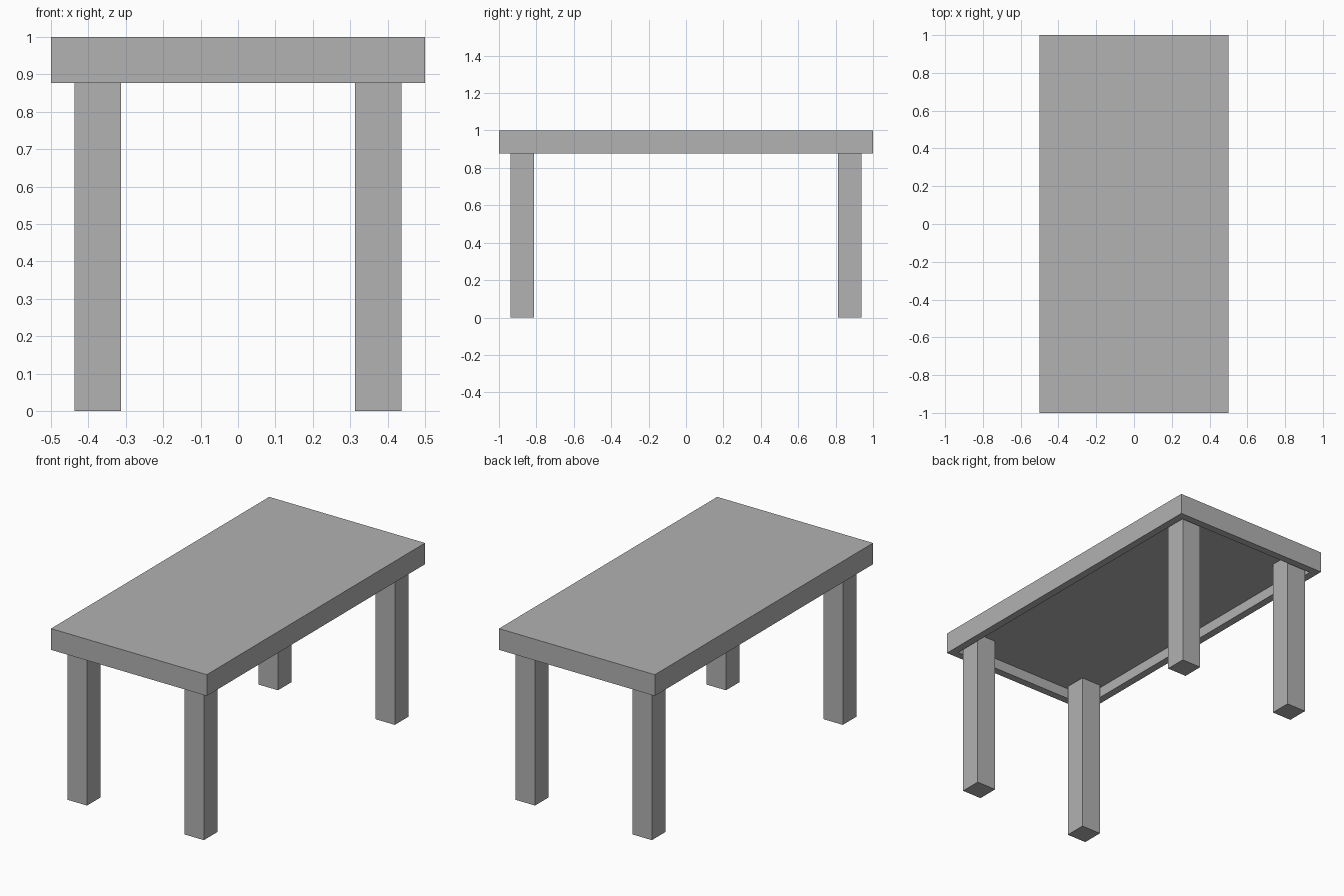
import bpy
import bmesh

cube = bpy.data.objects.get("Cube")
if cube:
    bpy.data.objects.remove(cube, do_unlink=True)

GREY = (0.445, 0.445, 0.445, 1.0)
RIM_Z = 0.877        # lower edge of the top's rim
CEILING_Z = 0.9375   # underside of the recessed panel
RIM = 0.0625         # rim width, also the inset of the legs
LEG = 0.125          # leg thickness

grey = bpy.data.materials.new("plain grey")
grey.use_nodes = True
grey.diffuse_color = GREY
grey.node_tree.nodes["Principled BSDF"].inputs["Base Color"].default_value = GREY


def box(name, low, high, recess=None):
    """Box between two corners; optionally sink its underside inside a rim."""
    bm = bmesh.new()
    bmesh.ops.create_cube(bm, size=1)
    for v in bm.verts:
        v.co = [h if c > 0 else l for c, l, h in zip(v.co, low, high)]
    bm.normal_update()
    if recess:
        width, depth = recess
        bottom = min(bm.faces, key=lambda f: f.normal.z)
        bmesh.ops.inset_region(bm, faces=[bottom], thickness=width)
        panel = bmesh.ops.extrude_face_region(bm, geom=[bottom])["geom"]
        verts = [g for g in panel if isinstance(g, bmesh.types.BMVert)]
        bmesh.ops.translate(bm, verts=verts, vec=(0, 0, depth))
        if bottom.is_valid:
            bmesh.ops.delete(bm, geom=[bottom], context='FACES_ONLY')
    bmesh.ops.recalc_face_normals(bm, faces=bm.faces)
    mesh = bpy.data.meshes.new(name)
    bm.to_mesh(mesh)
    bm.free()
    mesh.materials.append(grey)
    obj = bpy.data.objects.new(name, mesh)
    bpy.context.scene.collection.objects.link(obj)
    return obj


# Table top, hollowed underneath
box("table_top", (-0.5, -1, RIM_Z), (0.5, 1, 1), (RIM, CEILING_Z - RIM_Z))

# Four square legs reaching up into the recess
x, y = 0.5 - RIM - LEG / 2, 1 - RIM - LEG / 2
for side, sx in (("left", 1), ("right", -1)):
    for end, sy in (("front", -1), ("back", 1)):
        cx, cy, h = sx * x, sy * y, LEG / 2
        box(f"{end}_{side}_leg", (cx - h, cy - h, 0), (cx + h, cy + h, CEILING_Z))
